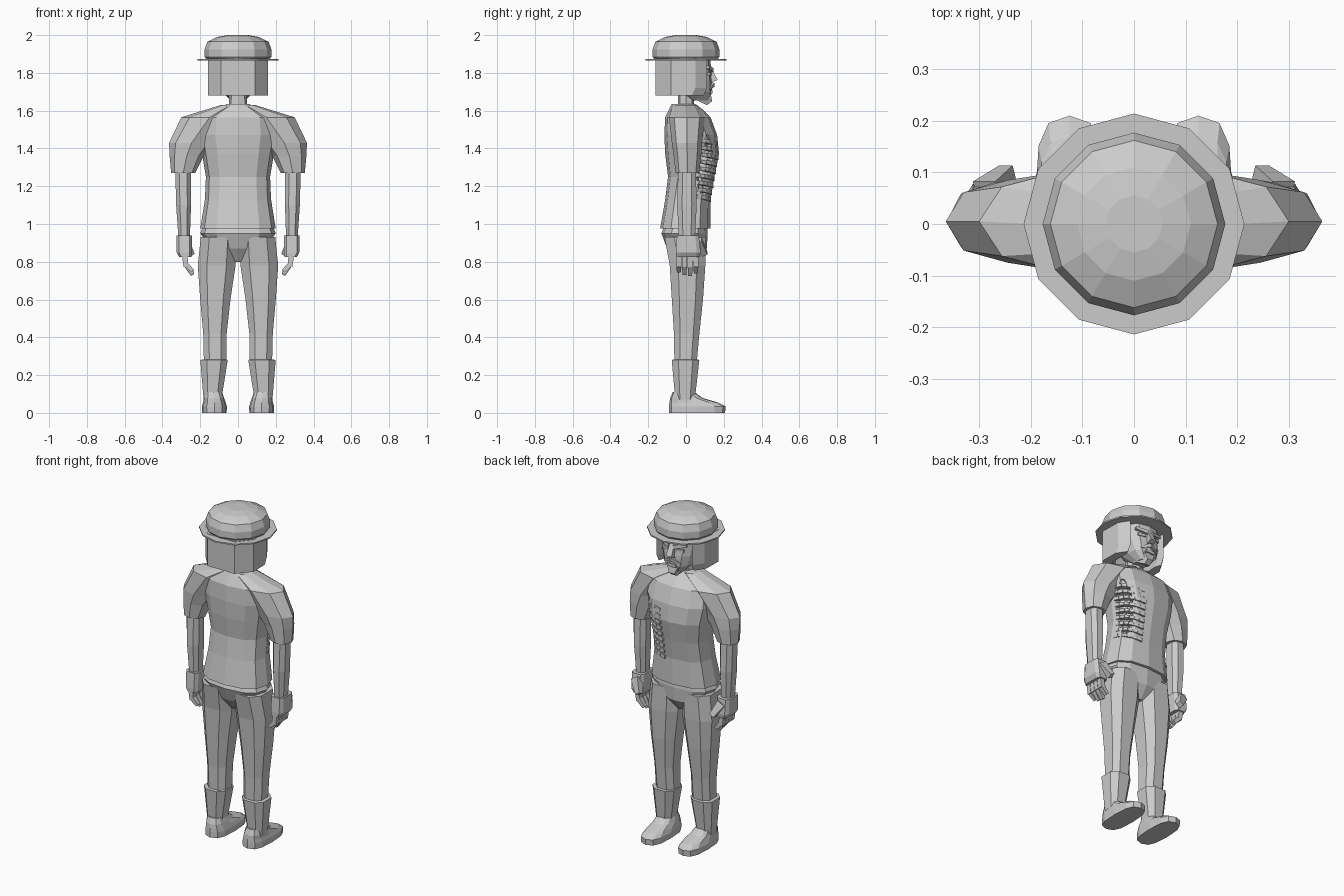
import bpy, bmesh, math, random
from mathutils import Vector

random.seed(4)
if "Cube" in bpy.data.objects:
    bpy.data.objects.remove(bpy.data.objects["Cube"])

grey = bpy.data.materials.new("plain grey")
grey.use_nodes = True
grey.diffuse_color = (0.6, 0.6, 0.6, 1)
grey.node_tree.nodes["Principled BSDF"].inputs["Base Color"].default_value = (0.6, 0.6, 0.6, 1)


def finish(name, bm):
    bmesh.ops.recalc_face_normals(bm, faces=bm.faces)
    mesh = bpy.data.meshes.new(name)
    bm.to_mesh(mesh)
    bm.free()
    mesh.materials.append(grey)
    obj = bpy.data.objects.new(name, mesh)
    bpy.context.collection.objects.link(obj)
    return obj


def skin(bm, loops):
    """Join point loops of equal length into a closed solid."""
    rows = [[bm.verts.new(p) for p in loop] for loop in loops]
    n = len(rows[0])
    for a, b in zip(rows, rows[1:]):
        for i in range(n):
            j = (i + 1) % n
            bm.faces.new((a[i], a[j], b[j], b[i]))
    bm.faces.new(rows[0])
    bm.faces.new(rows[-1])


def around(ring, angle, power, scale=1):
    z, cx, rx, back, front = ring
    c, s = math.cos(angle), math.sin(angle)
    x = cx + scale * rx * math.copysign(abs(c) ** power, c)
    y = (back + front) / 2 + scale * (front - back) / 2 * math.copysign(abs(s) ** power, s)
    return Vector((x, y, z))


def loft(name, rings, sides, power=0.8, side=1, turn=0):
    """Stack of rounded rings: height, centre x, half width, back y, front y."""
    bm = bmesh.new()
    step = math.tau / sides
    loops = [[around(r, (i + turn) * step, power) for i in range(sides)] for r in rings]
    for loop in loops:
        for p in loop:
            p.x *= side
    skin(bm, loops)
    return finish(name, bm)


def beams(name, segments, side=1):
    """Four sided bars: start, end, start thickness, end thickness."""
    bm = bmesh.new()
    for p, q, w0, w1 in segments:
        p, q = Vector(p), Vector(q)
        d = (q - p).normalized()
        u = d.cross(Vector((0, 1, 0)) if abs(d.y) < 0.8 else Vector((0, 0, 1))).normalized()
        v = d.cross(u)
        loops = [[c + (u * a + v * b) * w / 2 for a, b in ((-1, -1), (1, -1), (1, 1), (-1, 1))]
                 for c, w in ((p, w0), (q, w1))]
        for loop in loops:
            for c in loop:
                c.x *= side
        skin(bm, loops)
    return finish(name, bm)


# Shirt body
shirt_rings = [(0.975, 0, 0.20, -0.137, 0.13), (1.13, 0, 0.175, -0.11, 0.13),
               (1.25, 0, 0.17, -0.095, 0.15), (1.37, 0, 0.19, -0.11, 0.175),
               (1.47, 0, 0.21, -0.115, 0.165), (1.565, 0, 0.20, -0.11, 0.13),
               (1.605, 0, 0.12, -0.09, 0.09), (1.635, 0, 0.06, -0.075, 0.05)]
shirt = loft("shirt", shirt_rings, 12)

# Torn opening in the shirt, with a ragged edge
bm = bmesh.new()
bmesh.ops.create_icosphere(bm, subdivisions=3, radius=1)
for v in bm.verts:
    v.co *= random.uniform(0.86, 1.08)
    v.co = Vector((0.165 + v.co.x * 0.06, 0.105 + v.co.y * 0.055, 1.3 + v.co.z * 0.19))
cutter = finish("tear_cutter", bm)
cutter.hide_render = True
cut = shirt.modifiers.new("tear", "BOOLEAN")
cut.object = cutter
cut.operation = "DIFFERENCE"
cut.solver = "EXACT"
bpy.context.view_layer.objects.active = shirt
bpy.ops.object.modifier_apply(modifier="tear")
bpy.data.objects.remove(cutter)


# Ribs showing in the tear
def shirt_ring(z):
    for a, b in zip(shirt_rings, shirt_rings[1:]):
        if a[0] <= z <= b[0]:
            t = (z - a[0]) / (b[0] - a[0])
            return [m + (n - m) * t for m, n in zip(a, b)]


ribs = []
for k in range(9):
    z = 1.15 + k * 0.037
    arc = [around(shirt_ring(z), math.radians(a), 0.8, 0.93) for a in range(5, 80, 12)]
    for i, p in enumerate(arc):
        p.z -= 0.004 * i
    ribs += [(p, q, 0.02, 0.02) for p, q in zip(arc, arc[1:])]
beams("ribs", ribs)

# Trouser seat
loft("trouser_seat", [(0.80, 0, 0.05, -0.05, 0.06), (0.87, 0, 0.14, -0.10, 0.11),
                      (0.95, 0, 0.20, -0.13, 0.115), (1.0, 0, 0.18, -0.11, 0.11)], 12)

for side, label in ((1, "left"), (-1, "right")):
    # Sleeve and forearm
    loft(label + "_sleeve", [(1.27, 0.29, 0.064, -0.055, 0.07), (1.36, 0.272, 0.09, -0.065, 0.08),
                             (1.43, 0.245, 0.12, -0.075, 0.085), (1.565, 0.15, 0.15, -0.09, 0.1),
                             (1.63, 0.04, 0.05, -0.07, 0.06)], 8, 1, side)
    loft(label + "_forearm", [(0.92, 0.285, 0.032, -0.04, 0.05), (1.1, 0.288, 0.042, -0.05, 0.06),
                              (1.29, 0.29, 0.045, -0.045, 0.055)], 8, 0.8, side, 0.5)
    # Hand with fingers and thumb
    loft(label + "_palm", [(0.825, 0.278, 0.034, -0.055, 0.075), (0.85, 0.285, 0.042, -0.056, 0.08),
                           (0.94, 0.285, 0.042, -0.05, 0.07)], 8, 0.45, side, 0.5)
    fingers = []
    for y, tip in ((-0.038, 0.75), (-0.008, 0.735), (0.022, 0.73), (0.052, 0.745)):
        fingers += [((0.283, y, 0.84), (0.275, y, 0.775), 0.028, 0.027),
                    ((0.275, y, 0.785), (0.24, y, tip), 0.027, 0.02)]
    fingers.append(((0.285, 0.06, 0.91), (0.245, 0.1, 0.84), 0.05, 0.03))
    beams(label + "_fingers", fingers, side)
    # Leg, boot shaft and shoe
    loft(label + "_leg", [(0.26, 0.12, 0.064, -0.065, 0.06), (0.42, 0.122, 0.066, -0.068, 0.075),
                          (0.6, 0.12, 0.085, -0.08, 0.095), (0.78, 0.113, 0.106, -0.092, 0.108),
                          (0.93, 0.103, 0.1, -0.12, 0.11)], 8, 0.75, side, 0.5)
    loft(label + "_boot_shaft", [(0.07, 0.135, 0.05, -0.06, 0.05), (0.28, 0.127, 0.077, -0.08, 0.075),
                                 (0.283, 0.125, 0.066, -0.07, 0.065)], 8, 0.75, side, 0.5)
    loft(label + "_shoe", [(0, 0.125, 0.065, -0.09, 0.207), (0.035, 0.125, 0.066, -0.09, 0.21),
                           (0.055, 0.125, 0.06, -0.088, 0.17), (0.078, 0.127, 0.054, -0.084, 0.09),
                           (0.11, 0.13, 0.046, -0.07, 0.045)], 12, 0.7, side)

# Neck and head
loft("neck", [(1.58, 0, 0.05, -0.045, 0.04), (1.72, 0, 0.045, -0.04, 0.045)], 8)
loft("head", [(1.655, 0, 0.04, 0.02, 0.125), (1.70, 0, 0.085, -0.04, 0.138),
              (1.76, 0, 0.105, -0.08, 0.138), (1.81, 0, 0.11, -0.1, 0.132),
              (1.88, 0, 0.11, -0.1, 0.13)], 12)

# Facial features
beams("nose", [((0, 0.12, 1.82), (0, 0.15, 1.755), 0.03, 0.038)])
for side, label in ((1, "left"), (-1, "right")):
    beams(label + "_brow", [((0.015, 0.135, 1.815), (0.085, 0.115, 1.83), 0.022, 0.016)], side)
    beams(label + "_eye", [((0.025, 0.128, 1.795), (0.07, 0.118, 1.795), 0.016, 0.016)], side)
    beams(label + "_moustache", [((0, 0.14, 1.738), (0.055, 0.125, 1.715), 0.022, 0.01)], side)
beams("lips", [((-0.03, 0.132, 1.70), (0.03, 0.132, 1.70), 0.018, 0.018)])
beams("chin_beard", [((0, 0.09, 1.685), (0, 0.125, 1.64), 0.09, 0.035)])

# Hair curtain open at the face
half = [(0.105, 0.075), (0.118, 0.112), (0.158, 0.05), (0.16, -0.08), (0.09, -0.162)]
inner = [(0.05, -0.1), (0.11, -0.05)]
outline = half + [(-x, y) for x, y in reversed(half)]
outline += [(-x, y) for x, y in reversed(inner)] + inner
bm = bmesh.new()
skin(bm, [[(x, y + 0.05 * (z < 1.7 and y > 0) * -0.4, z) for x, y in outline] for z in (1.68, 1.72, 1.875)])
finish("hair", bm)

# Bowler hat
loft("hat_brim", [(z, 0, 0.214, -0.214, 0.214) for z in (1.865, 1.873)], 12, 1)
crown = ((1.87, 0.165), (1.885, 0.177), (1.925, 0.177), (1.965, 0.162), (1.99, 0.11), (2.0, 0.055))
loft("hat_crown", [(z, 0, r, -r, r) for z, r in crown], 12, 1)
